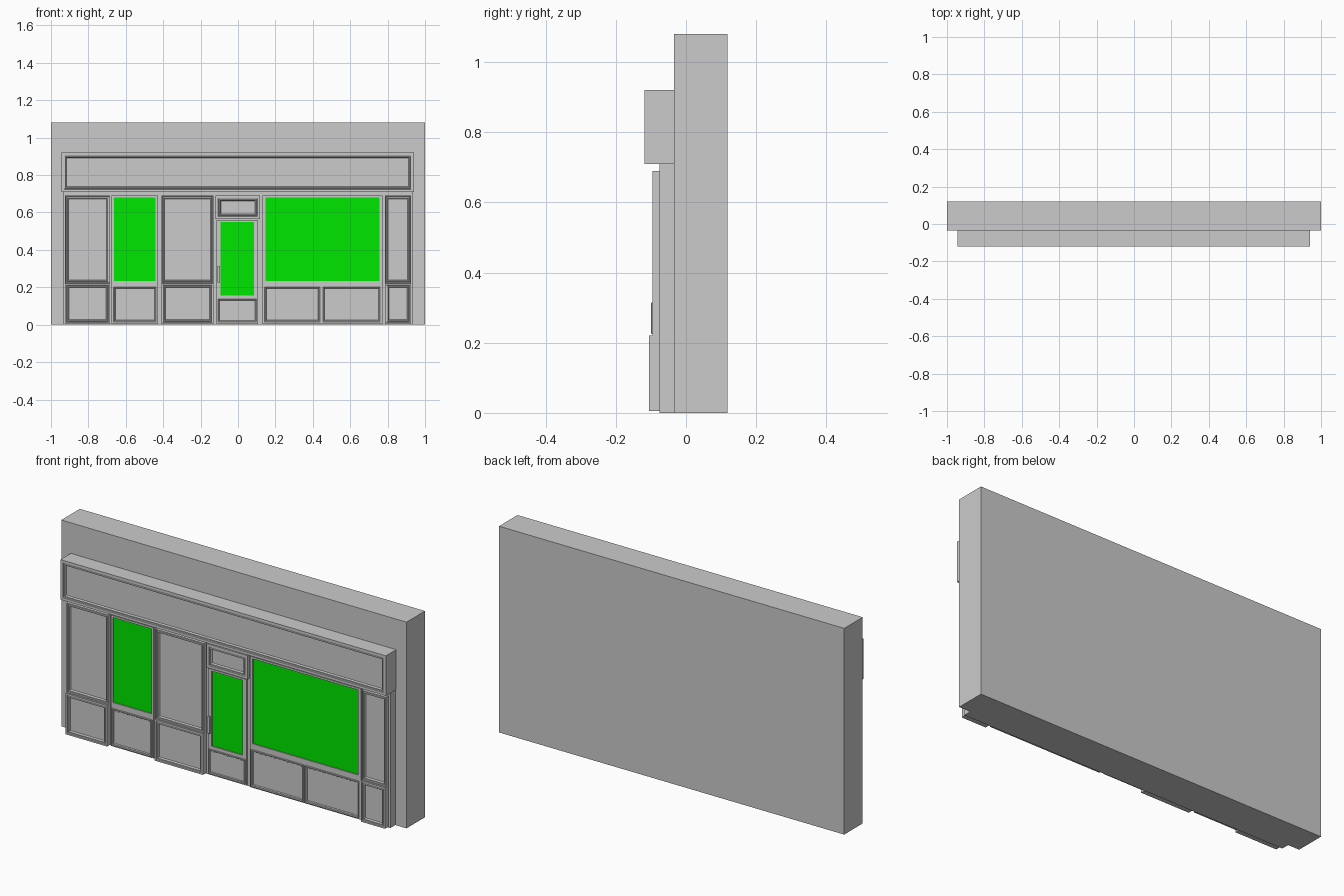
import bpy, bmesh

if "Cube" in bpy.data.objects:
    bpy.data.objects.remove(bpy.data.objects["Cube"])

green = bpy.data.materials.new("window_green")
green.diffuse_color = (0.0, 0.8, 0.0, 1)
green.use_nodes = True
green.node_tree.nodes["Principled BSDF"].inputs["Base Color"].default_value = green.diffuse_color


def finish(name, bm, mat=None):
    bmesh.ops.recalc_face_normals(bm, faces=bm.faces)
    me = bpy.data.meshes.new(name)
    bm.to_mesh(me)
    bm.free()
    if mat:
        me.materials.append(mat)
    ob = bpy.data.objects.new(name, me)
    bpy.context.collection.objects.link(ob)
    return ob


def panel(name, x0, x1, z0, z1, back, front, steps=(), mat=None):
    """Closed block whose front is stepped by (inset, depth behind front) rings."""
    bm = bmesh.new()
    rings = []
    for inset, y in [(0, back), (0, front)] + [(i, front + d) for i, d in steps]:
        a, b, c, d = x0 + inset, x1 - inset, z0 + inset, z1 - inset
        rings.append([bm.verts.new(p) for p in
                      ((a, y, c), (b, y, c), (b, y, d), (a, y, d))])
    for r, s in zip(rings, rings[1:]):
        for k in range(4):
            n = (k + 1) % 4
            bm.faces.new((r[k], r[n], s[n], s[k]))
    bm.faces.new(rings[0])
    bm.faces.new(rings[-1])
    return finish(name, bm, mat)


WALL, BACK = -0.034, -0.075
# moulding: flat rim, groove, raised bead, sunken field
MOULD = [(0.004, 0), (0.006, 0.005), (0.009, 0.005), (0.011, 0.001),
         (0.014, 0.001), (0.018, 0.009)]
# same moulding set within a wider plain frame
FRAMED = [(i + 0.010, d) for i, d in MOULD]
# applied bead around a field
BEAD = [(0.003, 0.0), (0.006, 0.003), (0.009, 0.003), (0.012, 0.008)]

# Wall, shopfront backing and sign board
panel("wall", -1, 1, 0, 1.08, 0.119, WALL)
panel("shopfront_backing", -0.935, 0.935, 0, 0.71, WALL, BACK)
panel("sign_board", -0.945, 0.94, 0.71, 0.92, WALL, -0.119, FRAMED)

# Pilasters: tall panel over a plinth panel
for name, x0, x1 in (("left", -0.925, -0.685), ("middle", -0.41, -0.13),
                     ("right", 0.785, 0.925)):
    panel(name + "_pilaster", x0, x1, 0.22, 0.69, BACK, -0.096, MOULD)
    panel(name + "_plinth", x0, x1, 0.005, 0.22, BACK, -0.105,
          [(i + 0.004, d) for i, d in MOULD])


def glazed(name, x0, x1, z0, z1, gx0, gx1, gz0, gz1, front):
    """Four frame members round an opening, with a pane set into it."""
    panel(name + "_left_stile", x0, gx0, z0, z1, BACK, front)
    panel(name + "_right_stile", gx1, x1, z0, z1, BACK, front)
    panel(name + "_bottom_rail", gx0, gx1, z0, gz0, BACK, front)
    panel(name + "_top_rail", gx0, gx1, gz1, z1, BACK, front)
    panel(name + "_glass", gx0, gx1, gz0, gz1, BACK + 0.002, front + 0.006, mat=green)


# Display windows and the panelled bases below them
glazed("left_window", -0.675, -0.428, 0.22, 0.69, -0.663, -0.44, 0.235, 0.68, -0.088)
panel("left_window_base", -0.675, -0.428, 0.005, 0.22, BACK, -0.088)
panel("left_window_base_panel", -0.668, -0.435, 0.012, 0.205, -0.088, -0.096, BEAD)
glazed("right_window", 0.13, 0.773, 0.22, 0.69, 0.147, 0.757, 0.235, 0.68, -0.088)
panel("right_window_base", 0.13, 0.773, 0.005, 0.22, BACK, -0.088)
for i, (x0, x1) in enumerate(((0.14, 0.441), (0.451, 0.763))):
    panel(f"right_window_base_panel_{i + 1}", x0, x1, 0.012, 0.205, -0.088, -0.096, BEAD)

# Doorway: transom above a half glazed door
panel("transom", -0.12, 0.118, 0.565, 0.69, BACK, -0.09, FRAMED)
glazed("door", -0.114, 0.108, 0.145, 0.56, -0.094, 0.085, 0.157, 0.55, -0.084)
panel("door_base", -0.114, 0.108, 0.005, 0.145, BACK, -0.084)
panel("door_base_panel", -0.11, 0.103, 0.012, 0.14, -0.084, -0.09, BEAD)

# Door handle: bar on two standoffs
panel("handle_bar", -0.109, -0.097, 0.225, 0.315, -0.09, -0.098, [(0.003, -0.002)])
for i, z in enumerate((0.235, 0.297)):
    panel(f"handle_standoff_{i + 1}", -0.106, -0.1, z, z + 0.008, -0.084, -0.09)
